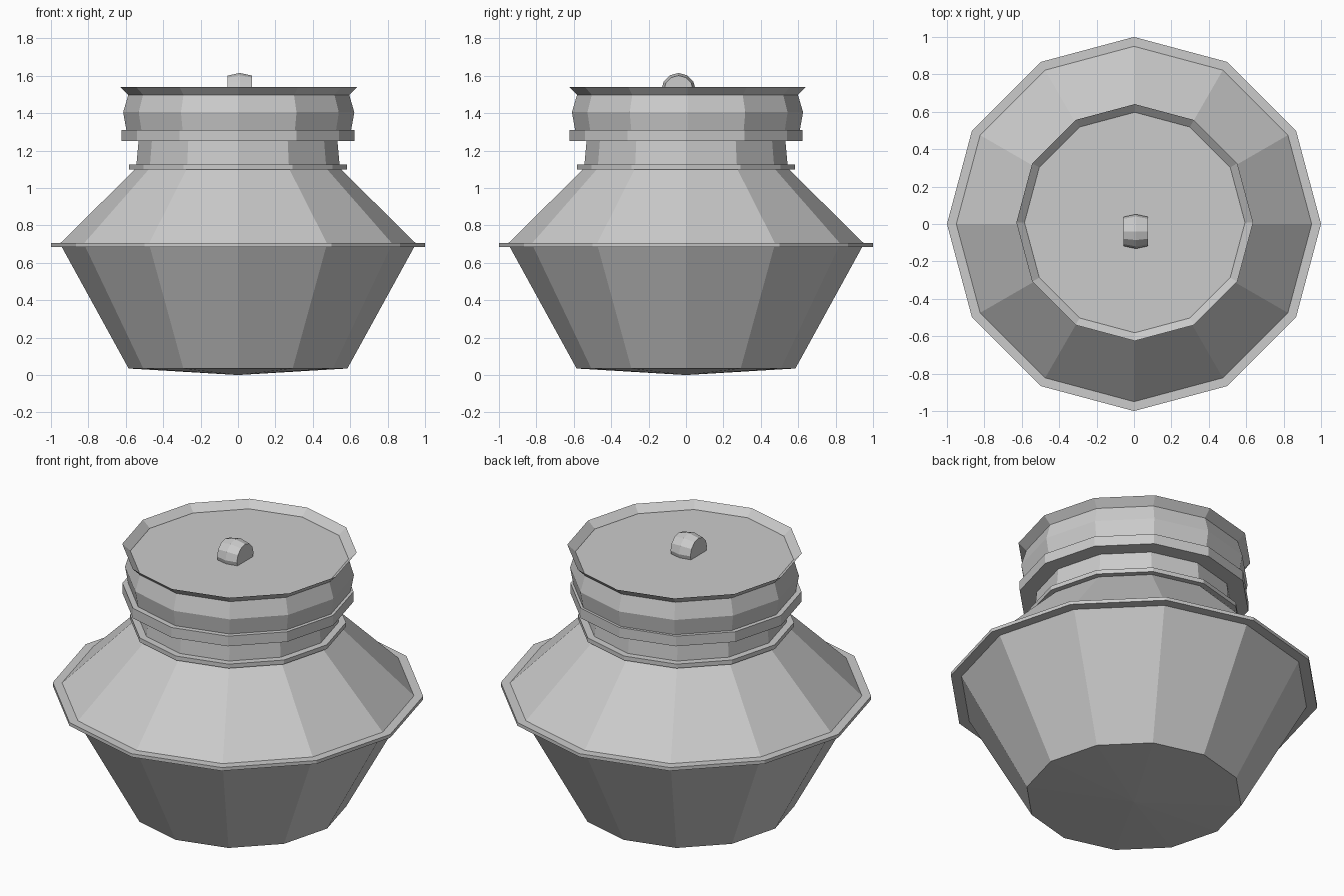
import bpy, bmesh, math
from mathutils import Matrix

if "Cube" in bpy.data.objects:
    bpy.data.objects.remove(bpy.data.objects["Cube"])

SIDES = 12


def lathe(name, profile, closed=False, offset=(0, 0, 0), axis='Z'):
    """Spin (radius, height) points into a faceted part; radius 0 makes a pole."""
    bm = bmesh.new()
    rings = []
    for r, z in profile:
        n = 1 if r == 0 else SIDES
        rings.append([bm.verts.new((r * math.cos(i * math.tau / SIDES),
                                    r * math.sin(i * math.tau / SIDES), z))
                      for i in range(n)])
    pairs = list(zip(rings, rings[1:]))
    if closed:
        pairs.append((rings[-1], rings[0]))
    for a, b in pairs:
        for i in range(SIDES):
            j = (i + 1) % SIDES
            if len(a) == 1:
                bm.faces.new((a[0], b[j], b[i]))
            elif len(b) == 1:
                bm.faces.new((a[i], a[j], b[0]))
            else:
                bm.faces.new((a[i], a[j], b[j], b[i]))
    bmesh.ops.recalc_face_normals(bm, faces=bm.faces)
    if axis == 'X':
        bm.transform(Matrix.Rotation(math.pi / 2, 4, 'Y'))
    mesh = bpy.data.meshes.new(name)
    bm.to_mesh(mesh)
    bm.free()
    obj = bpy.data.objects.new(name, mesh)
    obj.location = offset
    bpy.context.collection.objects.link(obj)
    return obj


def band(name, inner, outer, low, high, offset=(0, 0, 0)):
    """Flat collar with a rectangular section."""
    return lathe(name, [(inner, low), (outer, low), (outer, high), (inner, high)],
                 True, offset)


# Pot: shallow pointed base, flared belly, sloping shoulder and neck
lathe("pot_body", [(0, 0), (0.585, 0.035), (0.945, 0.69), (0.95, 0.705),
                   (0.545, 1.105), (0.53, 1.27)])

# Collars around the belly and neck
band("belly_flange", 0.93, 1.0, 0.685, 0.705)
band("neck_ring", 0.53, 0.583, 1.1, 1.125)
band("lid_collar", 0.52, 0.624, 1.25, 1.31)

# Lid with an angled waist, a recessed top and a flared rim
lid_offset = (0.004, 0.008, 0)
lathe("lid", [(0.6, 1.305), (0.618, 1.405), (0.59, 1.5), (0, 1.5)], offset=lid_offset)
lathe("lid_rim", [(0.588, 1.495), (0.633, 1.54), (0.59, 1.502)], True, lid_offset)

# Barrel-shaped knob lying across the lid
lathe("lid_knob", [(0, -0.065), (0.078, -0.065), (0.092, 0), (0.078, 0.065), (0, 0.065)],
      offset=(0.01, -0.04, 1.523), axis='X')
